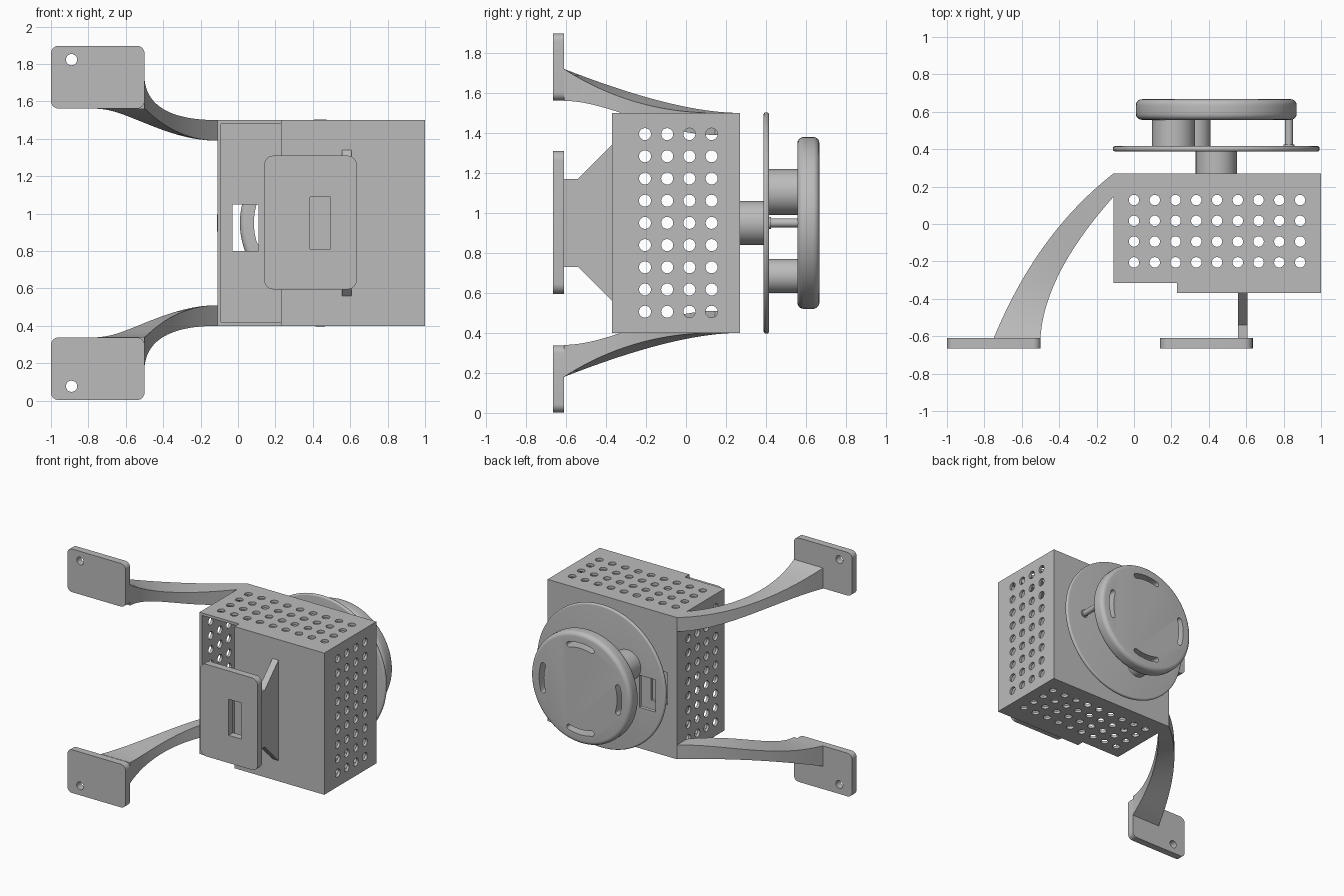
import bpy, bmesh, math
from mathutils import Vector

if "Cube" in bpy.data.objects:
    bpy.data.objects.remove(bpy.data.objects["Cube"], do_unlink=True)

grey = bpy.data.materials.new("plain_grey")
grey.use_nodes = True
grey.diffuse_color = (0.5, 0.5, 0.5, 1)
grey.node_tree.nodes["Principled BSDF"].inputs["Base Color"].default_value = (0.5, 0.5, 0.5, 1)

MID_Z = 0.95          # height of the mirror plane
AXLE = (0.44, MID_Z)  # wheel centre in x, z


def finish(name, bm):
    bmesh.ops.recalc_face_normals(bm, faces=bm.faces)
    mesh = bpy.data.meshes.new(name)
    bm.to_mesh(mesh)
    bm.free()
    mesh.materials.append(grey)
    ob = bpy.data.objects.new(name, mesh)
    bpy.context.collection.objects.link(ob)
    return ob


def add_prism(bm, pts, offset):
    """Extrude a closed outline of 3D points along offset."""
    face = bm.faces.new([bm.verts.new(p) for p in pts])
    out = bmesh.ops.extrude_face_region(bm, geom=[face])
    verts = [g for g in out["geom"] if isinstance(g, bmesh.types.BMVert)]
    bmesh.ops.translate(bm, verts=verts, vec=offset)


def prism(name, outline, y0, y1):
    """Extrude an x, z outline from y0 to y1."""
    bm = bmesh.new()
    add_prism(bm, [(x, y0, z) for x, z in outline], (0, y1 - y0, 0))
    return finish(name, bm)


def arc(c, r, a0, a1, n):
    return [(c[0] + r * math.cos(math.radians(a0 + (a1 - a0) * i / n)),
             c[1] + r * math.sin(math.radians(a0 + (a1 - a0) * i / n))) for i in range(n + 1)]


def circle(c, r, n=32):
    return arc(c, r, 0, 360, n)[:-1]


def rect(x0, x1, z0, z1):
    return [(x0, z0), (x1, z0), (x1, z1), (x0, z1)]


def rounded(x0, x1, z0, z1, r):
    corners = [(x1 - r, z1 - r), (x0 + r, z1 - r), (x0 + r, z0 + r), (x1 - r, z0 + r)]
    return [p for i, c in enumerate(corners) for p in arc(c, r, 90 * i, 90 * i + 90, 6)]


def bake(ob):
    dg = bpy.context.evaluated_depsgraph_get()
    mesh = bpy.data.meshes.new_from_object(ob.evaluated_get(dg))
    ob.modifiers.clear()
    ob.data = mesh


def cut(ob, *cutters):
    for c in cutters:
        mod = ob.modifiers.new("cut", "BOOLEAN")
        mod.operation, mod.solver, mod.object = "DIFFERENCE", "EXACT", c
    bake(ob)
    for c in cutters:
        bpy.data.objects.remove(c, do_unlink=True)


def round_edges(ob, width):
    mod = ob.modifiers.new("round", "BEVEL")
    mod.width, mod.segments, mod.limit_method = width, 5, "ANGLE"
    mod.angle_limit = math.radians(40)
    bake(ob)


def smooth(*obs):
    bpy.ops.object.select_all(action="DESELECT")
    for ob in obs:
        ob.select_set(True)
        bpy.context.view_layer.objects.active = ob
    bpy.ops.object.shade_smooth_by_angle(angle=math.radians(35))


def hole_grid(axis):
    """Rows of long round cutters through the top and bottom, or through the sides."""
    bm = bmesh.new()
    for i in range(9):
        for j in range(4):
            y = -0.205 + 0.111 * j
            if axis == "z":
                pts = [(x, v, 0.3) for x, v in circle((0.111 * i, y), 0.028, 20)]
                add_prism(bm, pts, (0, 0, 1.3))
            else:
                pts = [(-0.2, v, z) for v, z in circle((y, 0.506 + 0.111 * i), 0.03, 20)]
                add_prism(bm, pts, (1.3, 0, 0))
    return finish("hole_cutter", bm)


# Perforated hollow case, open at the front, with a window in the back wall
window = rect(-0.03, 0.11, 0.8, 1.05)
case = prism("case", rect(-0.11, 1, 0.4, 1.5), -0.315, 0.27)
cut(case, prism("cavity", rect(-0.09, 0.98, 0.42, 1.48), -0.5, 0.25))
cut(case, hole_grid("z"))
cut(case, hole_grid("x"))
cut(case, prism("window", window, 0.2, 0.3))

# Front cover over most of the opening
prism("front_cover", rect(0.23, 1, 0.4, 1.5), -0.37, -0.315)

# Front plate with a slot, on a tapering fin
plate = prism("front_plate", rounded(0.14, 0.635, 0.595, 1.31, 0.05), -0.665, -0.61)
cut(plate, prism("slot", rect(0.385, 0.495, 0.81, 1.09), -0.8, -0.5))
bm = bmesh.new()
half = [(-0.61, 0.22), (-0.54, 0.22), (-0.37, 0.39)]
fin = [(0.555, y, MID_Z + h) for y, h in half] + [(0.555, y, MID_Z - h) for y, h in reversed(half)]
add_prism(bm, fin, (0.052, 0, 0))
finish("plate_fin", bm)


# Curved arms, each ending in a drilled mounting flange
def bezier(a, b, c, t):
    return Vector(a) * (1 - t) ** 2 + Vector(b) * 2 * t * (1 - t) + Vector(c) * t * t


def arm(name, side):
    bm = bmesh.new()
    rings, n = [], 28
    for i in range(n + 1):
        t = i / n
        outer = bezier((-0.11, 0.27), (-0.52, -0.05), (-0.75, -0.61), t)
        inner = bezier((-0.11, 0.145), (-0.48, -0.27), (-0.5, -0.61), t)
        high = 0.55 + 0.22 * t ** 2
        low = 0.44 + 0.17 * t * t * (3 - 2 * t)
        rings.append([bm.verts.new((p.x, p.y, MID_Z + side * h)) for p, h in
                      ((outer, low), (inner, low), (inner, high), (outer, high))])
    for a, b in zip(rings, rings[1:]):
        for k in range(4):
            m = (k + 1) % 4
            bm.faces.new((a[k], a[m], b[m], b[k]))
    bm.faces.new(rings[0])
    bm.faces.new(rings[-1])
    return finish(name, bm)


for label, side in (("upper", 1), ("lower", -1)):
    z0, z1 = sorted((MID_Z + side * 0.612, MID_Z + side * 0.947))
    flange = prism(label + "_flange", rounded(-1, -0.5, z0, z1, 0.04), -0.665, -0.61)
    cut(flange, prism("bolt_hole", circle((-0.89, MID_Z + side * 0.873), 0.03), -0.8, -0.5))
    smooth(arm(label + "_arm", side), flange)

# Axle and thin backing disc with a matching window
axle = prism("axle", circle(AXLE, 0.11, 48), 0.27, 0.395)
disc = prism("backing_disc", circle(AXLE, 0.553, 96), 0.388, 0.416)
round_edges(disc, 0.012)
cut(disc, prism("window", window, 0.3, 0.5))

# Spacers and pin between the disc and the wheel
big = prism("large_spacer", circle((0.212, 1.105), 0.115, 48), 0.41, 0.56)
small = prism("small_spacer", circle((0.325, 0.685), 0.085, 48), 0.41, 0.56)
pin = prism("pin", circle((0.828, MID_Z), 0.022), 0.41, 0.56)
pin_foot = prism("pin_foot", circle((0.828, MID_Z), 0.03), 0.41, 0.425)

# Rounded wheel with four curved slots
wheel = prism("wheel", circle(AXLE, 0.43, 96), 0.557, 0.667)
round_edges(wheel, 0.032)
R, W, A = 0.335, 0.02, 17
slots = []
for turn in (0, 90, 180, 270):
    a0, a1 = turn - A, turn + A
    start, end = arc(AXLE, R, a0, a1, 1)
    outline = (arc(AXLE, R + W, a0, a1, 10) + arc(end, W, a1, a1 + 180, 8)[1:-1]
               + arc(AXLE, R - W, a1, a0, 10) + arc(start, W, a0 + 180, a0 + 360, 8)[1:-1])
    slots.append(prism("wheel_slot", outline, 0.5, 0.7))
cut(wheel, *slots)

smooth(case, plate, axle, disc, big, small, pin, pin_foot, wheel)
